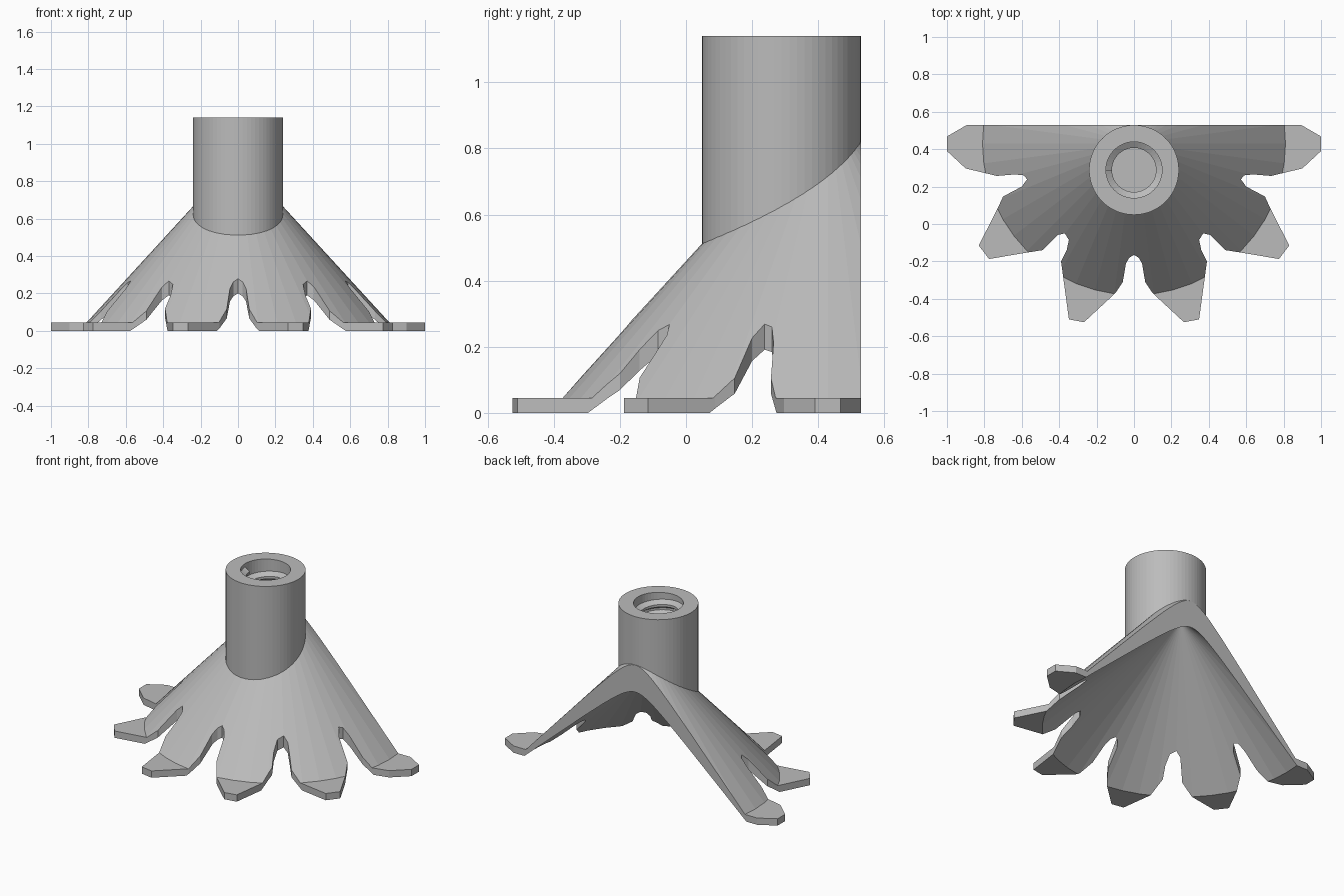
import bpy, bmesh
from math import pi, sin, cos, tau

if "Cube" in bpy.data.objects:
    bpy.data.objects.remove(bpy.data.objects["Cube"])

grey = bpy.data.materials.new("plain_grey")
grey.use_nodes = True
grey.diffuse_color = (0.5, 0.5, 0.5, 1)
grey.node_tree.nodes["Principled BSDF"].inputs["Base Color"].default_value = (0.5, 0.5, 0.5, 1)

CONE_Y, SLEEVE_Y, TOP = 0.43, 0.289, 1.14


def make_object(name, bm):
    bmesh.ops.recalc_face_normals(bm, faces=bm.faces)
    mesh = bpy.data.meshes.new(name)
    bm.to_mesh(mesh)
    bm.free()
    mesh.materials.append(grey)
    obj = bpy.data.objects.new(name, mesh)
    bpy.context.collection.objects.link(obj)
    return obj


def lathe(name, profile, y, steps):
    """Spin a closed (radius, z) profile about a vertical axis at (0, y)."""
    bm = bmesh.new()
    verts = [bm.verts.new((0, y - r, z)) for r, z in profile]
    edges = [bm.edges.new((a, b)) for a, b in zip(verts, verts[1:] + verts[:1])
             if a.co.y != y or b.co.y != y]
    bmesh.ops.spin(bm, geom=verts + edges, cent=(0, y, 0), axis=(0, 0, 1),
                   angle=tau, steps=steps, use_merge=True)
    bmesh.ops.remove_doubles(bm, verts=bm.verts, dist=1e-5)
    return make_object(name, bm)


def prism(name, outline, z0, z1):
    bm = bmesh.new()
    face = bm.faces.new([bm.verts.new((x, y, z0)) for x, y in outline])
    top = bmesh.ops.extrude_face_region(bm, geom=[face])["geom"]
    bmesh.ops.translate(bm, vec=(0, 0, z1 - z0),
                        verts=[v for v in top if isinstance(v, bmesh.types.BMVert)])
    return make_object(name, bm)


def boolean(target, tool, operation):
    mod = target.modifiers.new(operation.lower(), "BOOLEAN")
    mod.operation, mod.object, mod.solver = operation, tool, "EXACT"
    bpy.context.view_layer.objects.active = target
    bpy.ops.object.modifier_apply(modifier=mod.name)
    bpy.data.objects.remove(tool)


# Skirt: conical shell that flattens into a thin foot plate
skirt = lathe("toed_stand", [(0, 0.928), (0.81, 0.045), (1.4, 0.045), (1.4, 0),
                             (0.82, 0), (0, 0.729)], CONE_Y, 48)

# Plan outline of one half: three toes parted by rounded slots
half = [(0.025, -0.18), (0.043, -0.21), (0.06, -0.31), (0.10, -0.37),
        (0.267, -0.525), (0.348, -0.51), (0.39, -0.2), (0.36, -0.14), (0.348, -0.085),
        (0.37, -0.05), (0.406, -0.058), (0.45, -0.1), (0.49, -0.14), (0.567, -0.152),
        (0.775, -0.187), (0.83, -0.115), (0.727, 0.088), (0.70, 0.147), (0.6, 0.2),
        (0.572, 0.238), (0.588, 0.26), (0.636, 0.265), (0.733, 0.257), (0.9, 0.297),
        (1.0, 0.39), (1.0, 0.468), (0.893, 0.53)]
outline = [(0, -0.165)] + half + [(-x, y) for x, y in reversed(half)]
boolean(skirt, prism("toe_cutter", outline, -0.1, 1.3), "INTERSECT")

# Sleeve: upright tube, its foot trimmed to stay inside the shell
sleeve = lathe("sleeve", [(0, TOP), (0.24, TOP), (0.24, 0.3), (0, 0.3)], SLEEVE_Y, 64)
trim = lathe("trim_cutter", [(0, 0.79), (0.79, 0.01), (0.79, -0.2), (0, -0.2)], CONE_Y, 48)
boolean(sleeve, trim, "DIFFERENCE")
boolean(skirt, sleeve, "UNION")

# Blind bore down the sleeve
bore = lathe("bore_cutter", [(0, 1.3), (0.15, 1.3), (0.15, 0.8), (0, 0.8)], SLEEVE_Y, 48)
boolean(skirt, bore, "DIFFERENCE")

# Thread: helical ridge inside the bore
bm = bmesh.new()
pitch, turns, steps = 0.07, 4, 40
previous = None
for i in range(turns * steps + 1):
    a = tau * i / steps + pi
    z = TOP - 0.05 - pitch * i / steps
    ring = [bm.verts.new((r * cos(a), SLEEVE_Y + r * sin(a), z + dz))
            for r, dz in [(0.153, 0.03), (0.118, 0.008), (0.118, -0.008), (0.153, -0.03)]]
    if previous:
        for k in range(4):
            n = (k + 1) % 4
            bm.faces.new((previous[k], previous[n], ring[n], ring[k]))
    else:
        bm.faces.new(ring)
    previous = ring
bm.faces.new(previous)
make_object("inner_thread", bm)
